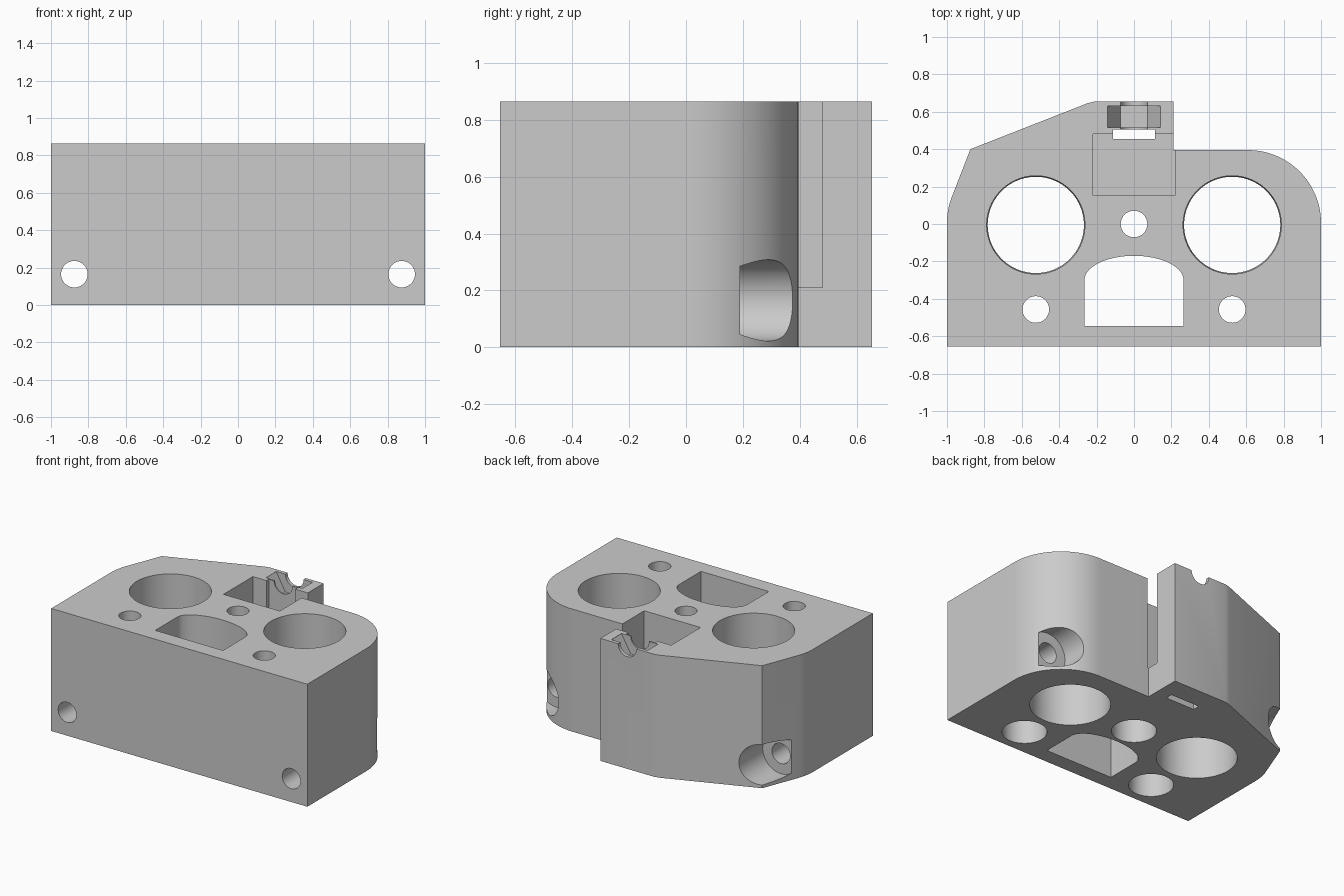
import bpy, bmesh
from math import cos, sin, radians

if "Cube" in bpy.data.objects:
    bpy.data.objects.remove(bpy.data.objects["Cube"])

H = 0.865          # block height
BACK = 0.655       # half depth
OVER = 0.05        # cutter overshoot

grey = bpy.data.materials.new("plain grey")
grey.use_nodes = True
grey.diffuse_color = (0.6, 0.6, 0.6, 1)
grey.node_tree.nodes["Principled BSDF"].inputs["Base Color"].default_value = (0.6, 0.6, 0.6, 1)


def arc(cx, cy, rx, start, end, n, ry=None):
    ry = ry or rx
    angles = [radians(start + (end - start) * i / n) for i in range(n + 1)]
    return [(cx + rx * cos(a), cy + ry * sin(a)) for a in angles]


def circle(cx, cy, r, n=64):
    return arc(cx, cy, r, 0, 360, n)[:-1]


def rect(x0, x1, y0, y1):
    return [(x0, y0), (x1, y0), (x1, y1), (x0, y1)]


def prism(name, points, lo, hi, axis="z", end_points=None):
    """Extrude a profile from lo to hi along z or y, optionally tapering."""
    bm = bmesh.new()

    def ring(pts, d):
        return [bm.verts.new((a, b, d) if axis == "z" else (a, d, b)) for a, b in pts]

    first, last = ring(points, lo), ring(end_points or points, hi)
    bm.faces.new(first)
    bm.faces.new(last)
    n = len(points)
    for i in range(n):
        j = (i + 1) % n
        bm.faces.new((first[i], first[j], last[j], last[i]))
    bmesh.ops.recalc_face_normals(bm, faces=bm.faces)
    mesh = bpy.data.meshes.new(name)
    bm.to_mesh(mesh)
    bm.free()
    mesh.materials.append(grey)
    obj = bpy.data.objects.new(name, mesh)
    bpy.context.collection.objects.link(obj)
    return obj


# Block outline: square front, rounded corner, raised rear lug, bevelled corner
outline = [(-1, -BACK), (1, -BACK)]
outline += arc(0.61, 0.005, 0.39, 0, 90, 32)
outline += [(0.21, 0.395), (0.21, BACK), (-0.21, BACK), (-0.25, 0.645), (-0.875, 0.4)]
outline += arc(-0.61, 0.005, 0.39, 160.5, 180, 8)
block = prism("mount_block", outline, 0, H)

cutters = []


def cut(*args, **kw):
    obj = prism(*args, **kw)
    obj.hide_render = True
    cutters.append(obj)


top = H + OVER
for s in (-1, 1):
    # Large, slightly tapered bores
    cut("bore", circle(s * 0.525, -0.005, 0.257, 96), -OVER, top,
        end_points=circle(s * 0.525, -0.005, 0.263, 96))
    # Horizontal bolt holes with counterbores at the rear
    cut("cross_hole", circle(s * 0.875, 0.165, 0.071), -1, 1, axis="y")
    cut("cross_counterbore", circle(s * 0.875, 0.165, 0.143), 0.19, 1, axis="y")

# Vertical bolt holes, counterbored from below
for x, y in ((0, 0), (-0.525, -0.457), (0.525, -0.457)):
    cut("bolt_hole", circle(x, y, 0.071), -OVER, top)
    cut("bolt_counterbore", circle(x, y, 0.143), -OVER, 0.4)

# Arched front window
cut("window", [(-0.265, -0.545), (0.265, -0.545)] + arc(0, -0.3, 0.265, 0, 180, 32, 0.13),
    -OVER, top)

# Switch pocket and the strap slot behind it
cut("pocket", rect(-0.22, 0.22, 0.152, 0.48), 0.21, top)
cut("slot", rect(-0.113, 0.113, 0.455, 0.505), -OVER, top)

# Screw groove and hexagonal nut trap in the rear lug
cut("screw_groove", circle(0, H - 0.002, 0.071), 0.47, 1, axis="y")
cut("nut_trap", circle(0, H - 0.002, 0.143, 6), 0.515, 0.63, axis="y")

bpy.ops.object.select_all(action="DESELECT")
bpy.context.view_layer.objects.active = block
block.select_set(True)
for cutter in cutters:
    mod = block.modifiers.new("cut", "BOOLEAN")
    mod.operation = "DIFFERENCE"
    mod.solver = "EXACT"
    mod.object = cutter
    bpy.ops.object.modifier_apply(modifier=mod.name)
for cutter in cutters:
    bpy.data.objects.remove(cutter)

bpy.ops.object.shade_smooth_by_angle(angle=radians(18))
